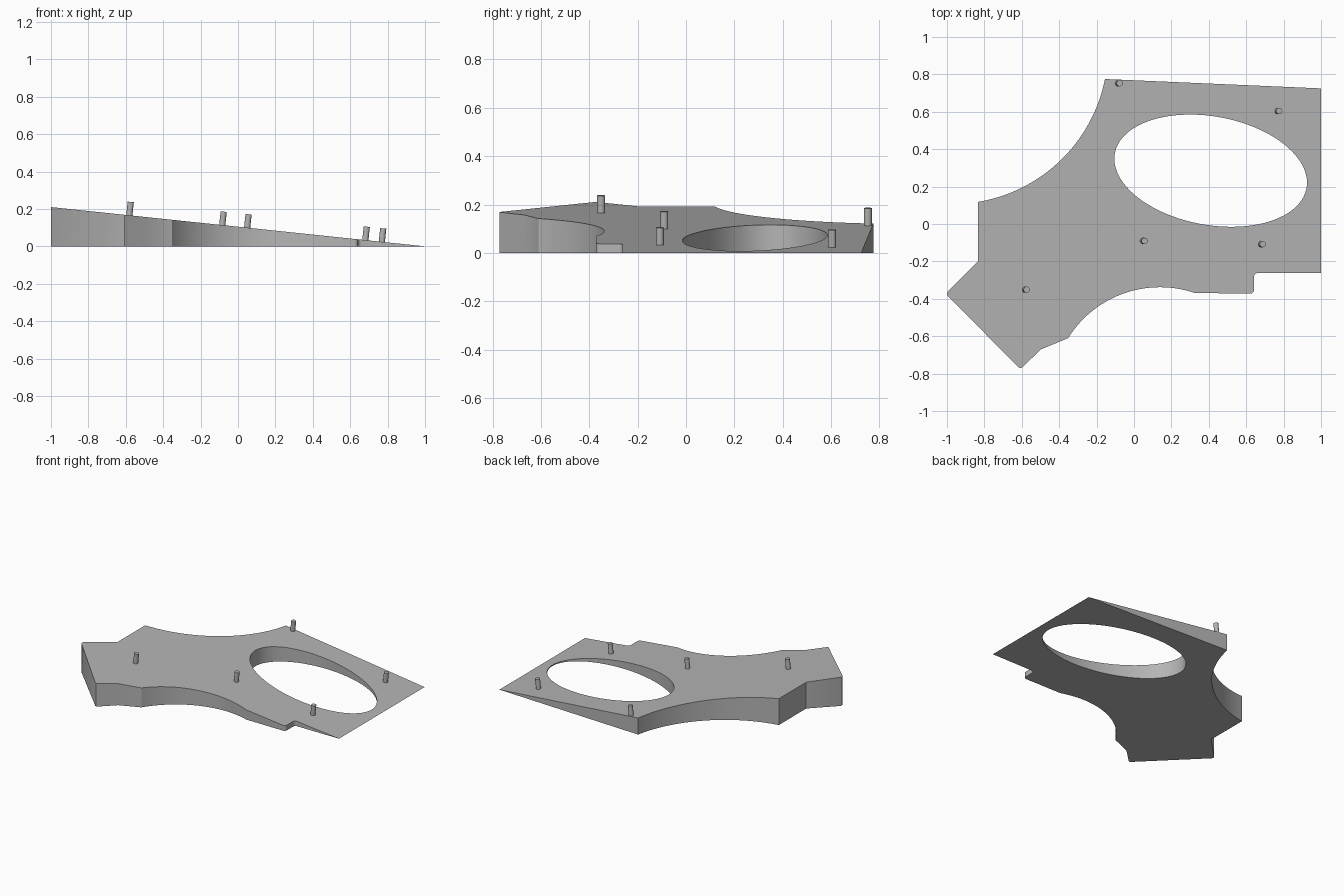
import bpy, bmesh
from math import sin, cos, atan2, radians, hypot
from mathutils import Vector

cube = bpy.data.objects.get("Cube")
if cube:
    bpy.data.objects.remove(cube, do_unlink=True)

SLOPE = 0.105

grey = bpy.data.materials.new("plain grey")
grey.use_nodes = True
GREY = (0.46, 0.46, 0.46, 1)
grey.diffuse_color = GREY
grey.node_tree.nodes["Principled BSDF"].inputs["Base Color"].default_value = GREY


def top_height(x):
    return SLOPE * (1 - x)


def arc(centre, radius, start, end, steps):
    """Points along a circular arc, angles in degrees."""
    angles = [radians(start + (end - start) * i / steps) for i in range(steps + 1)]
    return [(centre[0] + radius * cos(a), centre[1] + radius * sin(a)) for a in angles]


def finish(bm, name):
    bmesh.ops.recalc_face_normals(bm, faces=bm.faces[:])
    mesh = bpy.data.meshes.new(name)
    bm.to_mesh(mesh)
    bm.free()
    mesh.materials.append(grey)
    obj = bpy.data.objects.new(name, mesh)
    bpy.context.collection.objects.link(obj)
    bpy.ops.object.select_all(action='DESELECT')
    obj.select_set(True)
    bpy.context.view_layer.objects.active = obj
    bpy.ops.object.shade_smooth_by_angle(angle=radians(25))
    return obj


def add_loop(bm, points):
    verts = [bm.verts.new((x, y, 0)) for x, y in points]
    return [bm.edges.new((a, b)) for a, b in zip(verts, verts[1:] + verts[:1])]


# Plate outline: back edge, notch, front scoop, pointed corner, rear scoop
outline = [(-0.155, 0.775), (1, 0.725), (1, -0.262)]
outline += arc((0.662, -0.282), 0.02, 90, 180, 6)
outline += arc((0.622, -0.352), 0.02, 0, -90, 6)
outline += arc((0.139, -0.918), 0.58, 71.2, 148, 40)
outline += [(-0.497, -0.67), (-0.598, -0.767), (-0.606, -0.771), (-0.616, -0.767),
            (-0.995, -0.386), (-1, -0.373), (-0.995, -0.36), (-0.833, -0.198)]
outline += arc((-0.97, 0.938), 0.831, -80.5, -11.5, 40)[:-1]

# Slanted elliptical opening
SKEW, STEPS = -0.215, 96
turns = [radians(360 * i / STEPS) for i in range(STEPS)]
opening = [(0.41 + 0.515 * cos(t), 0.285 + 0.30 * sin(t + SKEW)) for t in turns]

# Wedge plate: fill, extrude, then tilt the upper side down to the thin edge
bm = bmesh.new()
edges = add_loop(bm, outline) + add_loop(bm, opening)
bmesh.ops.triangle_fill(bm, edges=edges, use_beauty=True, use_dissolve=False)
extruded = bmesh.ops.extrude_face_region(bm, geom=bm.faces[:], use_keep_orig=True)
for item in extruded["geom"]:
    if isinstance(item, bmesh.types.BMVert):
        item.co.z = top_height(item.co.x)
bmesh.ops.remove_doubles(bm, verts=bm.verts[:], dist=0.0005)
finish(bm, "wedge_plate")

# Pins standing square to the sloping surface
normal = Vector((SLOPE, 0, 1)).normalized()
tilt = normal.to_track_quat('Z', 'Y')
PIN_LENGTH, SUNK = 0.072, 0.005
pins = {
    "pin_right_front": (-0.581, -0.351),
    "pin_middle_back": (-0.084, 0.752),
    "pin_middle_front": (0.049, -0.09),
    "pin_left_front": (0.681, -0.108),
    "pin_left_back": (0.769, 0.604),
}
for name, (x, y) in pins.items():
    bm = bmesh.new()
    bmesh.ops.create_cone(bm, cap_ends=True, segments=24, radius1=0.0165,
                          radius2=0.0165, depth=PIN_LENGTH + SUNK)
    pin = finish(bm, name)
    pin.rotation_mode = 'QUATERNION'
    pin.rotation_quaternion = tilt
    pin.location = Vector((x, y, top_height(x))) + normal * (PIN_LENGTH - SUNK) / 2
